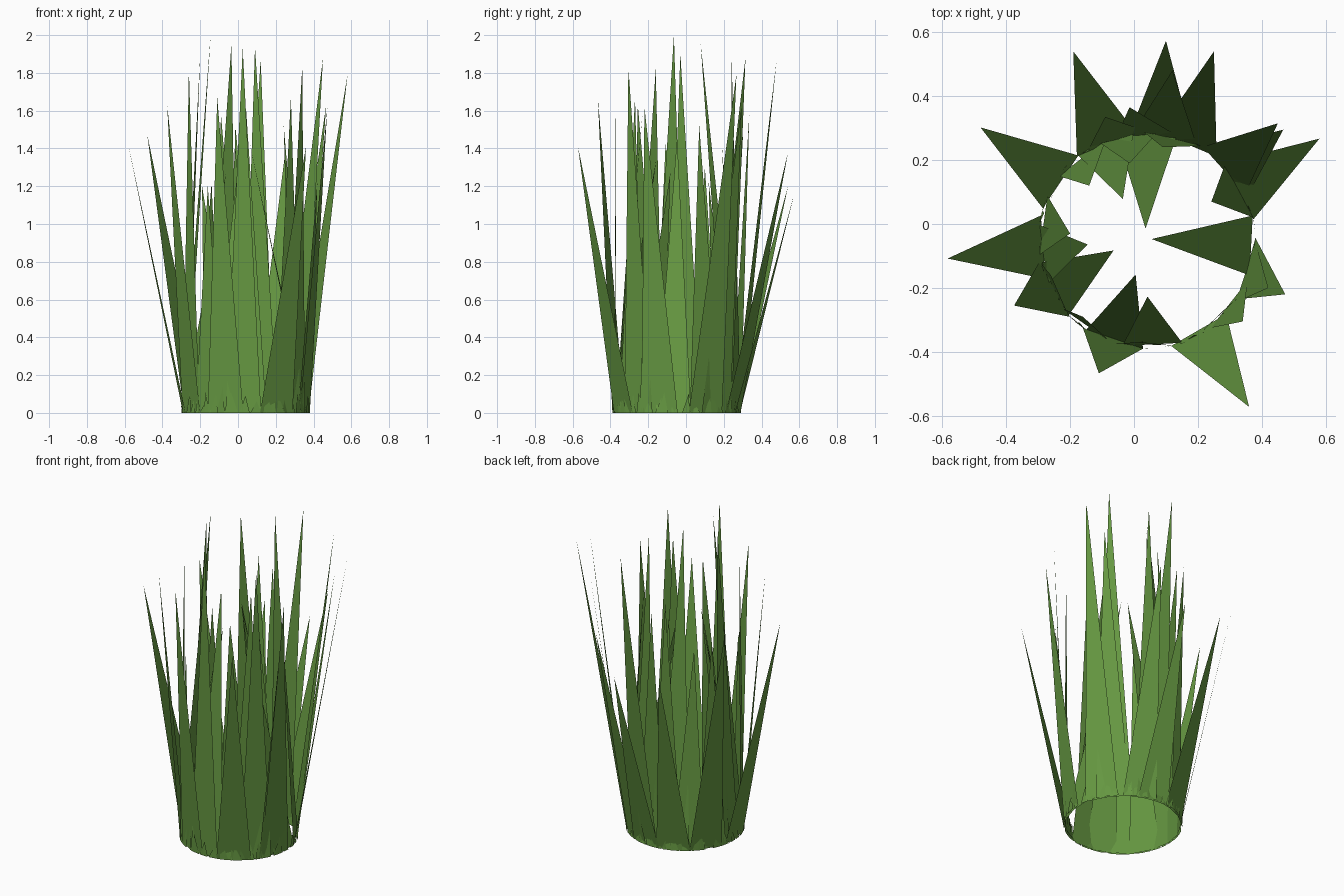
import bpy, bmesh, math, random
from mathutils import Vector

random.seed(4)
cube = bpy.data.objects.get("Cube")
if cube:
    bpy.data.objects.remove(cube, do_unlink=True)

# One flat leaf green
green = bpy.data.materials.new("leaf_green")
green.use_nodes = True
GREEN = (0.13, 0.31, 0.053, 1)
green.diffuse_color = GREEN
bsdf = green.node_tree.nodes["Principled BSDF"]
bsdf.inputs["Base Color"].default_value = GREEN
bsdf.inputs["Roughness"].default_value = 0.9

CENTRE = Vector((0.04, -0.05, 0))
RADIUS = 0.34


def ring(deg, r=RADIUS):
    a = math.radians(deg)
    return CENTRE + Vector((r * math.cos(a), r * math.sin(a), 0))


def make_blades(name, blades):
    """Each blade is a flat triangle: base angle, half spread in degrees, tip."""
    bm = bmesh.new()
    for deg, spread, tip in blades:
        corners = (ring(deg - spread), ring(deg + spread), Vector(tip))
        bm.faces.new([bm.verts.new(c) for c in corners])
    mesh = bpy.data.meshes.new(name)
    bm.to_mesh(mesh)
    bm.free()
    mesh.materials.append(green)
    obj = bpy.data.objects.new(name, mesh)
    bpy.context.collection.objects.link(obj)


# Blades that lean away from the middle
outer = [
    (113, (-0.19, 0.54, 1.20)), (82, (0.10, 0.573, 1.16)),
    (67, (0.25, 0.54, 1.38)), (80, (0.12, 0.48, 1.87)),
    (42, (0.45, 0.315, 1.88)), (40, (0.467, 0.295, 1.63)),
    (28, (0.58, 0.267, 1.79)), (-16, (0.473, -0.22, 1.62)),
    (-18, (0.42, -0.20, 1.22)), (-60, (0.36, -0.572, 1.41)),
    (251, (-0.11, -0.467, 1.67)), (208, (-0.375, -0.255, 1.63)),
    (184, (-0.583, -0.108, 1.43)), (146, (-0.48, 0.302, 1.47)),
]
make_blades("outer_blades", [(a, 17, t) for a, t in outer])

# Blades that stand nearly upright on the ring
upright = [
    (90, (-0.014, 0.365, 1.52)), (106, (-0.09, 0.335, 1.58)),
    (76, (0.09, 0.24, 1.94)), (-38, (0.34, -0.305, 1.83)),
    (-47, (0.28, -0.27, 1.67)), (268, (0.025, -0.37, 1.93)),
    (235, (-0.16, -0.29, 1.20)), (208, (-0.26, -0.16, 1.82)),
    (152, (-0.25, 0.10, 1.30)),
]
make_blades("upright_blades", [(a, 16, t) for a, t in upright])

# Blades that lean over the middle
inner = [
    (-3, (0.055, -0.047, 1.46)), (28, (0.242, 0.07, 1.52)),
    (90, (0.036, -0.014, 1.45)), (100, (-0.014, 0.19, 1.42)),
    (113, (-0.035, 0.078, 1.95)), (128, (-0.14, 0.12, 1.22)),
    (172, (-0.20, -0.03, 1.90)), (188, (-0.145, -0.064, 2.00)),
    (208, (-0.064, -0.083, 1.27)), (252, (0.005, -0.158, 1.34)),
    (273, (0.042, -0.227, 1.62)),
]
make_blades("inner_blades", [(a, 16, t) for a, t in inner])

# Short sprouts around the foot of the clump
sprouts = []
for i in range(40):
    a = i * 9 + random.uniform(-3, 3)
    tip = ring(a + random.uniform(-3, 3), random.uniform(0.33, 0.343))
    tip.z = random.uniform(0.04, 0.12)
    sprouts.append((a, random.uniform(3, 5), tip))
make_blades("short_sprouts", sprouts)
